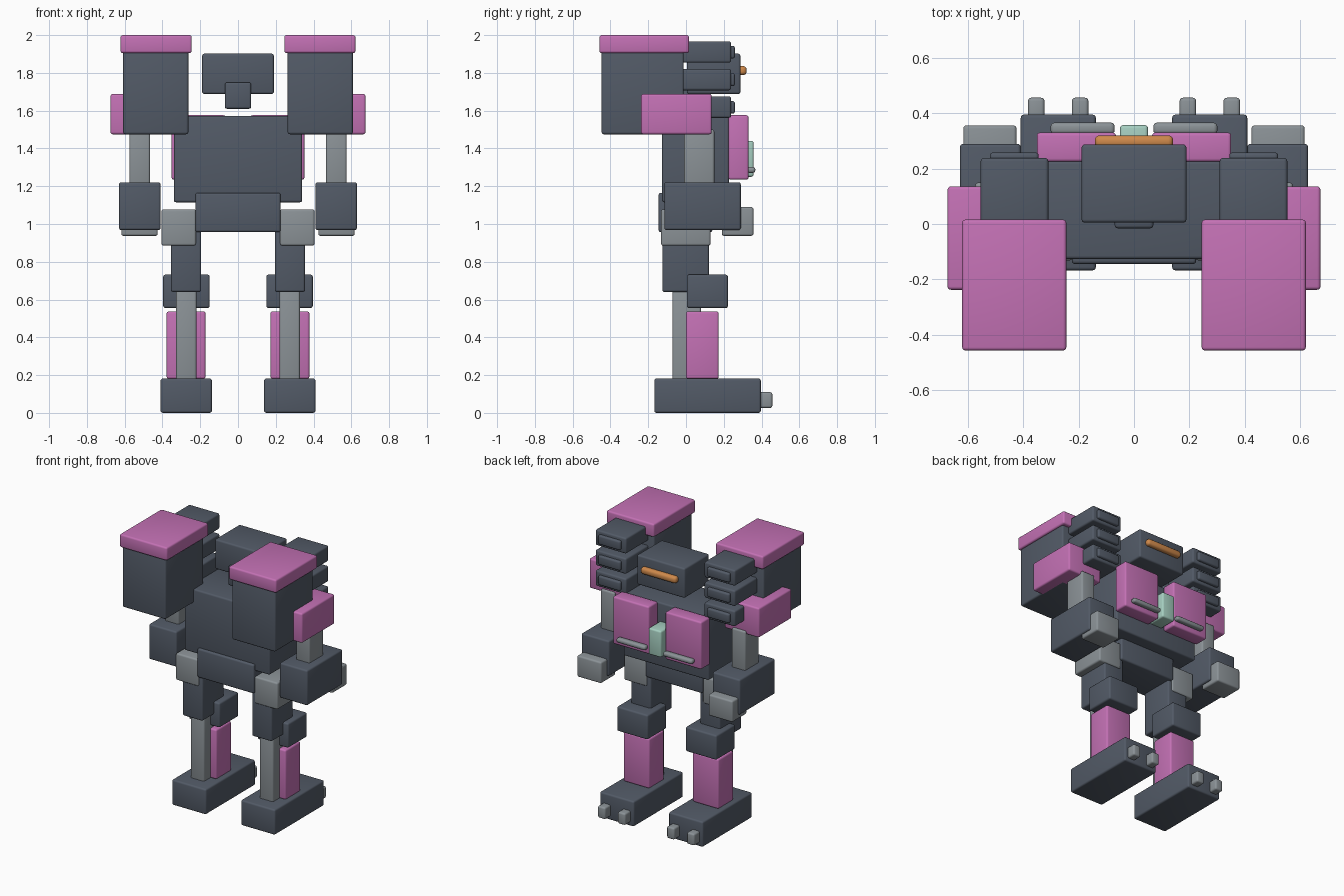
import bpy


def material(name, rgb):
    m = bpy.data.materials.new(name)
    m.diffuse_color = (*rgb, 1)
    return m


DARK = material("slate", (0.085, 0.103, 0.135))
GREY = material("light_grey", (0.26, 0.29, 0.31))
PINK = material("magenta", (0.55, 0.165, 0.46))
MINT = material("mint", (0.38, 0.62, 0.53))
AMBER = material("amber", (0.62, 0.25, 0.07))


def box(name, mat, x, y, z, bevel=0.012):
    """Rounded box from its (min, max) range on each axis."""
    bpy.ops.mesh.primitive_cube_add(
        size=1, location=[(a + b) / 2 for a, b in (x, y, z)])
    ob = bpy.context.object
    ob.name = name
    ob.scale = [b - a for a, b in (x, y, z)]
    bpy.ops.object.transform_apply(location=False, rotation=False, scale=True)
    ob.data.materials.append(mat)
    mod = ob.modifiers.new("rounding", 'BEVEL')
    mod.width = bevel
    mod.segments = 3
    bpy.ops.object.modifier_apply(modifier=mod.name)
    bpy.ops.object.shade_smooth_by_angle()
    return ob


def pair(name, mat, x, y, z, bevel=0.012):
    """The same box on both sides of the body."""
    box("right_" + name, mat, x, y, z, bevel)
    box("left_" + name, mat, (-x[1], -x[0]), y, z, bevel)


# Body core
box("torso", DARK, (-0.34, 0.34), (-0.127, 0.228), (1.115, 1.573))
box("pelvis", DARK, (-0.225, 0.225), (-0.145, 0.14), (0.957, 1.165))
box("neck", DARK, (-0.07, 0.07), (-0.016, 0.13), (1.61, 1.75))
box("head", DARK, (-0.19, 0.19), (0.005, 0.288), (1.688, 1.902))
box("visor", AMBER, (-0.142, 0.142), (0.275, 0.321), (1.788, 1.836), 0.018)

# Chest
pair("chest_plate", PINK, (0.065, 0.352), (0.225, 0.331), (1.235, 1.576))
pair("chest_bar", GREY, (0.07, 0.302), (0.325, 0.367), (1.27, 1.303), 0.014)
box("chest_badge", MINT, (-0.051, 0.051), (0.22, 0.358), (1.25, 1.44))

# Shoulder boxes and arms
pair("shoulder_box", DARK, (0.263, 0.608), (-0.447, -0.012), (1.475, 1.915))
pair("shoulder_cap", PINK, (0.245, 0.622), (-0.458, 0.016), (1.905, 2.0))
pair("shoulder_guard", PINK, (0.40, 0.675), (-0.238, 0.136), (1.475, 1.688))
pair("upper_arm", GREY, (0.465, 0.575), (-0.01, 0.15), (1.2, 1.5))
pair("forearm", DARK, (0.41, 0.63), (-0.115, 0.29), (0.968, 1.221))
pair("hand", GREY, (0.425, 0.618), (0.19, 0.357), (0.937, 1.09))

# Stacked pods behind the shoulder boxes, each with a raised end panel
for i in range(3):
    z = 1.562 + i * 0.146
    pair(f"pod_{i}", DARK, (0.31, 0.555), (-0.03, 0.239), (z, z + 0.113))
    pair(f"pod_panel_{i}", DARK, (0.345, 0.522), (0.22, 0.259),
         (z + 0.022, z + 0.089))

# Legs
pair("hip", GREY, (0.222, 0.405), (-0.132, 0.13), (0.885, 1.078))
pair("thigh", DARK, (0.195, 0.355), (-0.125, 0.122), (0.64, 1.0))
pair("knee", DARK, (0.15, 0.396), (0.004, 0.222), (0.555, 0.732))
pair("shin_strut", GREY, (0.22, 0.328), (-0.072, 0.08), (0.16, 0.66))
pair("shin_guard", PINK, (0.172, 0.378), (0.0, 0.173), (0.18, 0.537))
pair("foot", DARK, (0.138, 0.41), (-0.168, 0.396), (0.0, 0.182))
for side, x in (("inner", 0.195), ("outer", 0.354)):
    pair(side + "_toe", GREY, (x - 0.03, x + 0.03), (0.36, 0.457), (0.026, 0.11))
